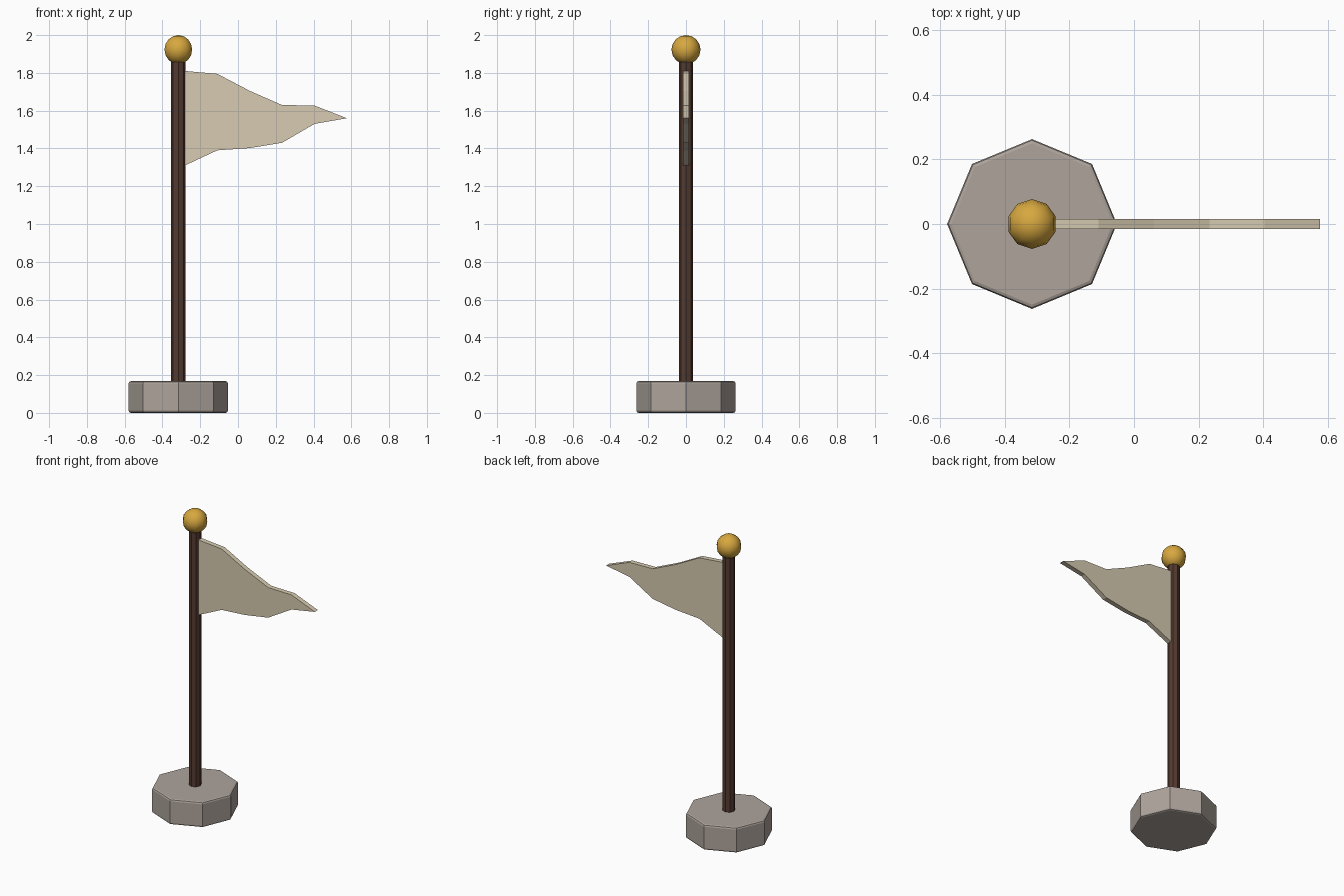
import bpy, bmesh, math

if "Cube" in bpy.data.objects:
    bpy.data.objects.remove(bpy.data.objects["Cube"])

CX = -0.316  # pole axis


def paint(obj, name, rgb):
    mat = bpy.data.materials.new(name)
    mat.diffuse_color = (*rgb, 1)
    mat.use_nodes = True
    mat.node_tree.nodes["Principled BSDF"].inputs["Base Color"].default_value = mat.diffuse_color
    obj.data.materials.append(mat)


def cylinder(name, sides, radius, z0, z1):
    bpy.ops.mesh.primitive_cylinder_add(vertices=sides, radius=radius, depth=z1 - z0,
                                        location=(CX, 0, (z0 + z1) / 2))
    obj = bpy.context.object
    obj.name = name
    # Put a corner exactly on the x axis
    obj.rotation_euler.z = math.pi / 2
    return obj


# Octagonal stone base with softened top and bottom rims
base = cylinder("base", 8, 0.263, 0, 0.168)
bevel = base.modifiers.new("rim", 'BEVEL')
bevel.width = 0.012
bevel.segments = 2
bevel.limit_method = 'ANGLE'
bevel.angle_limit = math.radians(60)
paint(base, "stone", (0.42, 0.37, 0.33))

# Wooden pole
pole = cylinder("pole", 8, 0.038, 0.15, 1.88)
paint(pole, "dark_wood", (0.09, 0.043, 0.03))

# Gold ball on top
bpy.ops.mesh.primitive_uv_sphere_add(segments=10, ring_count=8, radius=0.077,
                                     location=(CX, 0, 1.923))
ball = bpy.context.object
ball.name = "finial"
bpy.ops.object.shade_smooth()
paint(ball, "gold", (0.68, 0.39, 0.05))

# Waving pennant: top and bottom heights at even steps, meeting at the tip
x0, step, half = -0.281, 0.1715, 0.016
tops = [1.81, 1.795, 1.705, 1.63, 1.627, 1.56]
bottoms = [1.31, 1.39, 1.402, 1.43, 1.53]
outline = [(x0 + i * step, z) for i, z in enumerate(bottoms)]
outline += [(x0 + i * step, z) for i, z in reversed(list(enumerate(tops)))]
bm = bmesh.new()
face = bm.faces.new([bm.verts.new((x, -half, z)) for x, z in outline])
ext = bmesh.ops.extrude_face_region(bm, geom=[face])
bmesh.ops.translate(bm, vec=(0, 2 * half, 0),
                    verts=[v for v in ext["geom"] if isinstance(v, bmesh.types.BMVert)])
bmesh.ops.recalc_face_normals(bm, faces=bm.faces)
mesh = bpy.data.meshes.new("pennant")
bm.to_mesh(mesh)
bm.free()
flag = bpy.data.objects.new("pennant", mesh)
bpy.context.collection.objects.link(flag)
paint(flag, "cloth", (0.68, 0.6, 0.44))
